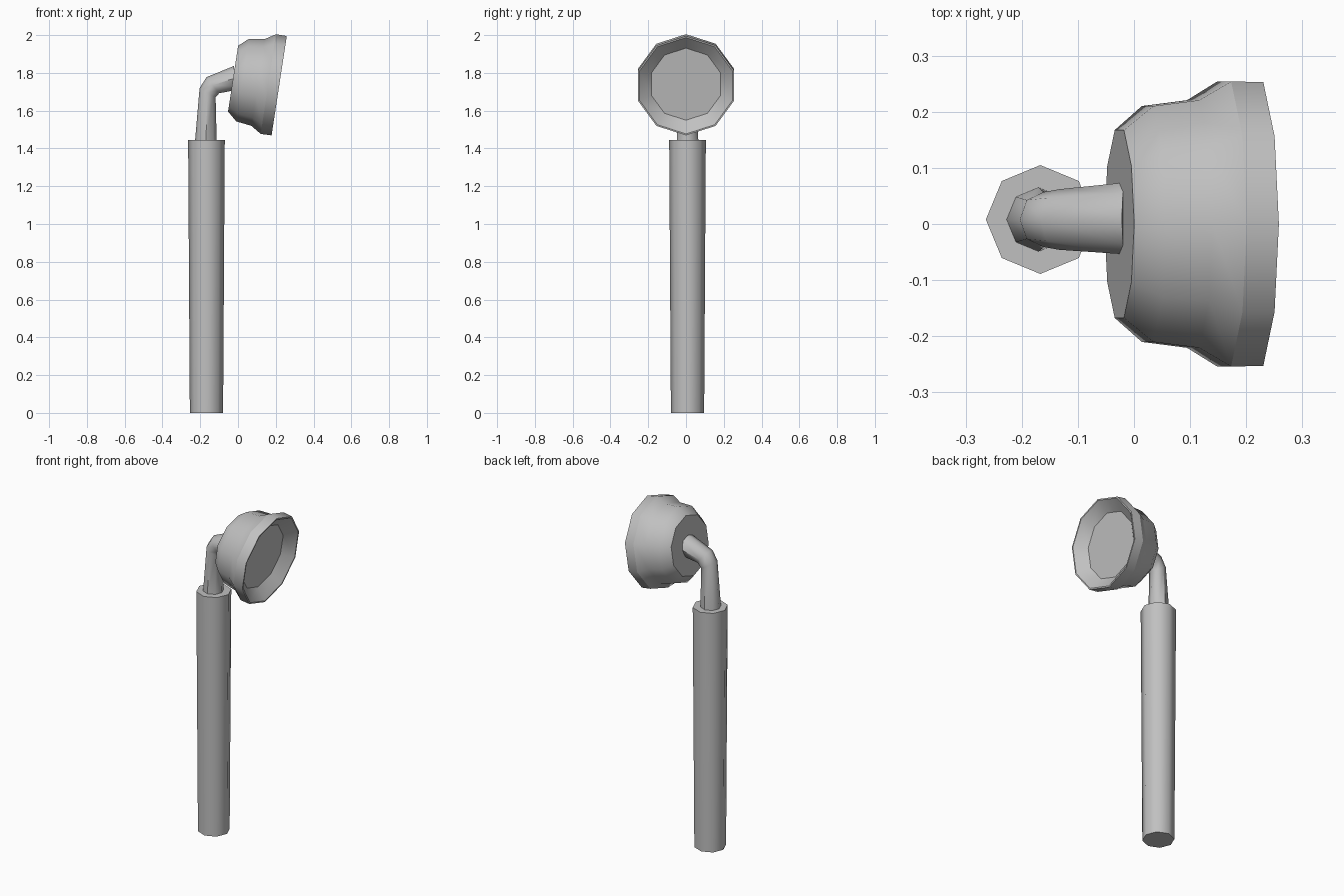
import bpy, bmesh
from math import sin, cos, pi, radians
from mathutils import Vector

if "Cube" in bpy.data.objects:
    bpy.data.objects.remove(bpy.data.objects["Cube"])

# Single grey metal colour
grey = bpy.data.materials.new("grey metal")
grey.use_nodes = True
grey.diffuse_color = (0.53, 0.53, 0.53, 1)
grey.node_tree.nodes["Principled BSDF"].inputs["Base Color"].default_value = (0.53, 0.53, 0.53, 1)


def loft(name, rings, sides, smooth, cap_start=True, cap_end=True):
    """Skin polygon rings given as (centre, tilt from z towards x, radius)."""
    bm = bmesh.new()
    loops = []
    for centre, tilt, r in rings:
        a = radians(tilt)
        u, v = Vector((cos(a), 0, -sin(a))), Vector((0, 1, 0))
        loops.append([bm.verts.new(Vector(centre) + r * (u * cos(t) + v * sin(t)))
                      for t in (2 * pi * i / sides for i in range(sides))])
    for low, high in zip(loops, loops[1:]):
        for i in range(sides):
            j = (i + 1) % sides
            bm.faces.new((low[i], low[j], high[j], high[i]))
    if cap_start:
        bm.faces.new(loops[0][::-1])
    if cap_end:
        bm.faces.new(loops[-1])
    mesh = bpy.data.meshes.new(name)
    bm.to_mesh(mesh)
    bm.free()
    mesh.materials.append(grey)
    ob = bpy.data.objects.new(name, mesh)
    bpy.context.collection.objects.link(ob)
    bpy.ops.object.select_all(action='DESELECT')
    ob.select_set(True)
    bpy.context.view_layer.objects.active = ob
    bpy.ops.object.shade_smooth_by_angle(angle=radians(smooth))
    return ob


# Handle: slightly tapered octagonal pole
PX, PY = -0.167, 0.008
loft("handle", [((PX, PY, 0), 0, 0.088), ((PX, PY, 1.445), 0, 0.097)], 8, 46)

# Bent neck between handle and head
loft("neck", [((-0.17, PY, 1.445), 0, 0.057),
              ((-0.161, PY, 1.695), 30, 0.049),
              ((-0.133, PY, 1.735), 52, 0.054),
              ((-0.015, 0.01, 1.773), 84, 0.064)], 8, 46)

# Head: profile of (distance along the tilted axis, radius)
TILT = 98.7
AXIS = Vector((sin(radians(TILT)), 0, cos(radians(TILT))))
FRONT = Vector((0.218, 0, 1.732))


def head_rings(profile):
    return [(FRONT + AXIS * t, TILT, r) for t, r in profile]


loft("head_body", head_rings([(-0.247, 0.176), (-0.196, 0.221),
                              (-0.114, 0.232), (-0.058, 0.267)]),
     10, 46, cap_end=False)

# Rim band, thin lip, sloping inner wall and recessed face plate
loft("head_rim", head_rings([(-0.058, 0.267), (0, 0.266), (0, 0.258), (-0.055, 0.193)]),
     10, 37, cap_start=False)
